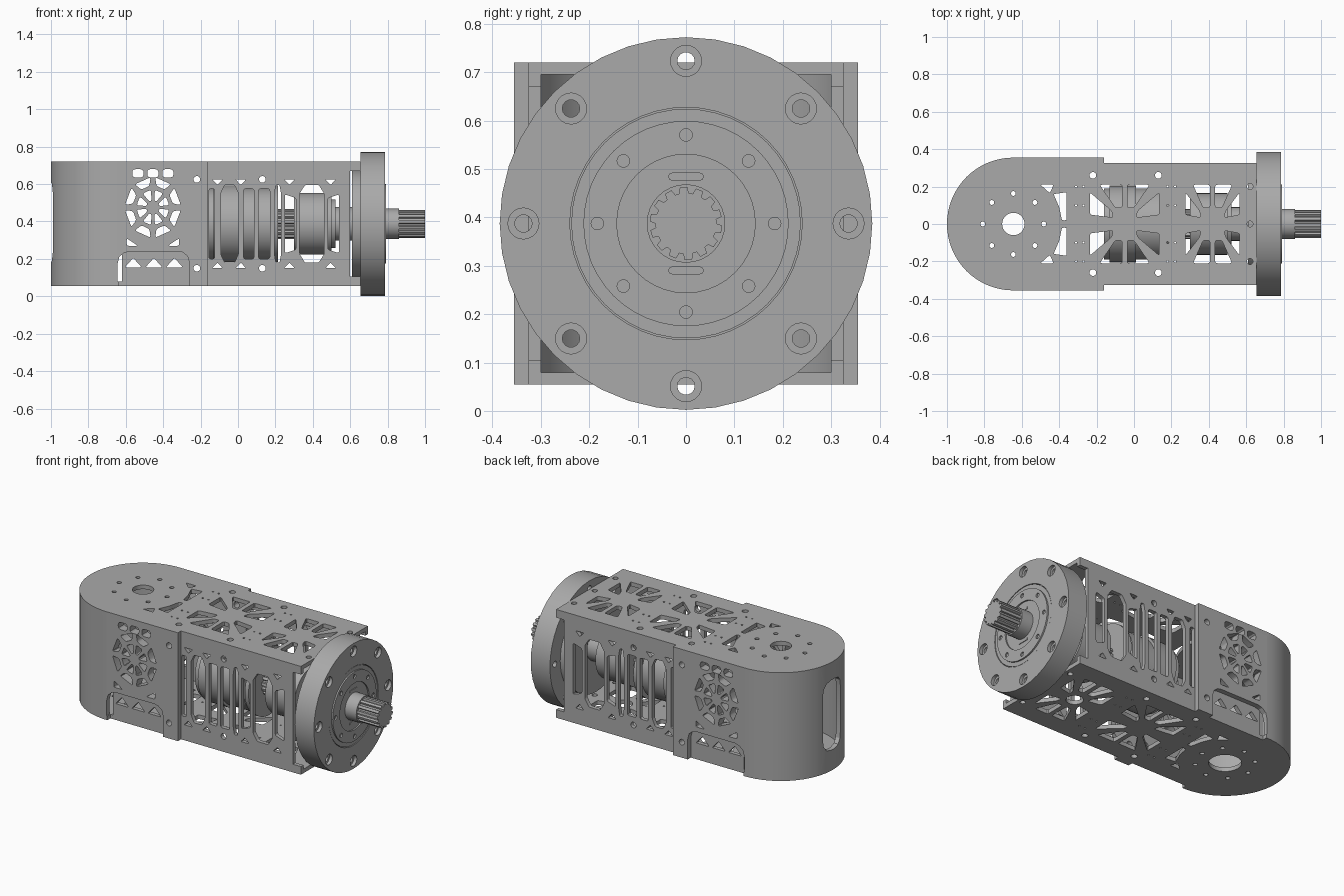
import bpy, bmesh, math
from mathutils import Matrix, Vector

if "Cube" in bpy.data.objects:
    bpy.data.objects.remove(bpy.data.objects["Cube"])

CZ = 0.3875                      # height of the drive axis
LOW, HIGH = 0.055, 0.72          # housing bottom and top
metal = bpy.data.materials.new("grey metal")
metal.use_nodes = True
grey = (0.4, 0.4, 0.4, 1)
metal.diffuse_color = grey
metal.node_tree.nodes["Principled BSDF"].inputs["Base Color"].default_value = grey
parts = []

# Local plane -> world: flat (XY), side (XZ), face (YZ)
FLAT = Matrix.Identity(4)
SIDE = Matrix(((1, 0, 0, 0), (0, 0, -1, 0), (0, 1, 0, 0), (0, 0, 0, 1)))
FACE = Matrix(((0, 0, 1, 0), (1, 0, 0, 0), (0, 1, 0, 0), (0, 0, 0, 1)))


def circle(x, y, r, n=20):
    return [(x + r * math.cos(math.tau * i / n), y + r * math.sin(math.tau * i / n)) for i in range(n)]


def ring_of(x, y, radius, r, count=8, n=14):
    return [circle(px, py, r, n) for px, py in circle(x, y, radius, count)]


def rounded(pts, r=0.012, n=3):
    """Polygon with each corner replaced by a short curve."""
    out = []
    for i, p in enumerate(pts):
        p, a, b = Vector(p), Vector(pts[i - 1]), Vector(pts[(i + 1) % len(pts)])
        da, db = a - p, b - p
        s = p + da.normalized() * min(r, da.length * 0.4)
        e = p + db.normalized() * min(r, db.length * 0.4)
        for k in range(n + 1):
            t = k / n
            out.append(tuple(s * (1 - t) ** 2 + p * 2 * t * (1 - t) + e * t * t))
    return out


def box_loop(x0, x1, y0, y1, r=0.012):
    return rounded([(x0, y0), (x1, y0), (x1, y1), (x0, y1)], r)


def keep(name, mesh):
    obj = bpy.data.objects.new(name, mesh)
    bpy.context.collection.objects.link(obj)
    mesh.materials.clear()
    mesh.materials.append(metal)
    parts.append(obj)
    return obj


def plate(name, loops, plane, start, end):
    """Extrude an outline with holes between two depths along the plane normal."""
    curve = bpy.data.curves.new(name, 'CURVE')
    curve.dimensions = '2D'
    curve.fill_mode = 'BOTH'
    curve.extrude = abs(end - start) / 2
    for loop in loops:
        sp = curve.splines.new('POLY')
        sp.points.add(len(loop) - 1)
        for pt, (x, y) in zip(sp.points, loop):
            pt.co = (x, y, 0, 1)
        sp.use_cyclic_u = True
    tmp = bpy.data.objects.new(name + "_curve", curve)
    bpy.context.collection.objects.link(tmp)
    dg = bpy.context.evaluated_depsgraph_get()
    mesh = bpy.data.meshes.new_from_object(tmp.evaluated_get(dg))
    bpy.data.objects.remove(tmp)
    mesh.transform(plane @ Matrix.Translation((0, 0, (start + end) / 2)))
    bm = bmesh.new()
    bm.from_mesh(mesh)
    bmesh.ops.remove_doubles(bm, verts=bm.verts, dist=1e-5)
    bmesh.ops.recalc_face_normals(bm, faces=bm.faces)
    bm.to_mesh(mesh)
    bm.free()
    return keep(name, mesh)


def disc(name, r, x0, x1, holes=(), n=48):
    return plate(name, [circle(0, CZ, r, n), *holes], FACE, x0, x1)


def gear(name, r, x0, x1, teeth=14):
    loop = []
    for i in range(teeth):
        for f, k in ((0, 0.84), (0.3, 0.84), (0.42, 1), (0.88, 1)):
            a = math.tau * (i + f) / teeth
            loop.append((r * k * math.cos(a), CZ + r * k * math.sin(a)))
    return plate(name, [loop], FACE, x0, x1)


def mirrored(pts, cx, cy):
    return [rounded([(cx + sx * x, cy + sy * y) for x, y in pts]) for sx in (1, -1) for sy in (1, -1)]


def spoke_windows(cx, a, h):
    """Eight windows left between the spokes of a rectangular truss."""
    upper = [(0.014, h), (a * 0.72, h), (0.05, 0.088), (0.014, 0.088)]
    outer = [(a, 0.05), (a, h * 0.8), (0.07, 0.07), (0.062, 0.035)]
    return mirrored(upper, cx, 0) + mirrored(outer, cx, 0)


# --- top and bottom plates ---
AX, R, W = -0.645, 0.355, 0.325
arc = [(AX - R * math.sin(math.pi * i / 32), R * math.cos(math.pi * i / 32)) for i in range(33)]


def deck_holes(hub):
    holes = [circle(AX, 0, hub, 32)] + ring_of(AX, 0, 0.163, 0.013)
    holes += spoke_windows(-0.05, 0.185, 0.21) + spoke_windows(0.42, 0.145, 0.21)
    holes += [circle(0.42, 0, 0.048), ] if hub > 0.07 else []
    for s in (1, -1):
        holes.append(rounded([(-0.5, 0.21 * s), (-0.43, 0.21 * s), (-0.45, 0.165 * s)], 0.006))
        holes.append(rounded([(-0.43, 0.16 * s), (-0.36, 0.17 * s), (-0.36, 0.02 * s),
                              (-0.385, 0.02 * s), (-0.4, 0.09 * s)], 0.008))
        holes += [circle(x, 0.26 * s, 0.018, 14) for x in (-0.22, 0.13)]
        holes += [circle(x, y * s, 0.006, 6) for x in (-0.31, -0.27, 0.18, 0.22) for y in (0.1, 0.2)]
        holes.append(circle(0.62, 0.2 * s, 0.016, 14))
    return holes + [circle(0.62, 0, 0.016, 14)]


def deck_outline(step):
    return arc + [(step, -R), (step, -W), (0.655, -W), (0.655, W), (step, W), (step, R)]


plate("top_plate", [deck_outline(-0.16)] + deck_holes(0.06), FLAT, 0.695, HIGH)
plate("bottom_plate", [deck_outline(-0.64)] + deck_holes(0.09), FLAT, LOW, 0.08)

# --- side wall windows shared by the shell and the inner walls ---
WX, WZ = -0.455, 0.475
web = [box_loop(x, x + 0.06, z, z + 0.045, 0.02) for x in (-0.565, -0.485, -0.405) for z in (0.635,)]
for i in range(8):
    mid = math.tau * (i + 0.5) / 8
    for r0, r1, half in ((0.035, 0.088, 0.27), (0.108, 0.15, 0.31)):
        web.append(rounded([(WX + r * math.cos(mid + d), WZ + r * math.sin(mid + d) * 1.08)
                            for r, d in ((r0, -half * 0.7), (r1, -half), (r1, half), (r0, half * 0.7))]))
for s in (1, -1):
    web.append(rounded([(WX + s * 0.14, 0.31), (WX + s * 0.14, 0.27), (WX + s * 0.08, 0.27)], 0.01))
bolts = [circle(-0.22, z, 0.018, 14) for z in (0.15, 0.625)]

wall = web + bolts + [circle(0.13, z, 0.018, 14) for z in (0.15, 0.625)]
for x in (-0.56, -0.45, -0.34):
    wall.append(rounded([(x - 0.045, 0.155), (x + 0.045, 0.155), (x, 0.205)], 0.008))
for x0, x1 in ((-0.155, -0.125), (0.03, 0.085), (0.11, 0.17)):
    wall.append(box_loop(x0, x1, 0.2, 0.575))
for x0, x1 in ((-0.092, 0.002), (0.195, 0.23), (0.33, 0.46)):   # pointed slots
    m, q = (x0 + x1) / 2, (x1 - x0) * 0.28
    wall.append(rounded([(m - q, 0.18), (m + q, 0.18), (x1, 0.225), (x1, 0.55),
                         (m + q, 0.595), (m - q, 0.595), (x0, 0.55), (x0, 0.225)], 0.008))
wall.append(rounded([(0.25, 0.23), (0.31, 0.25), (0.31, 0.525), (0.25, 0.545)]))
wall.append(rounded([(0.48, 0.25), (0.54, 0.23), (0.54, 0.545), (0.48, 0.525)]))
for x in (-0.11, 0.015, 0.275, 0.495):
    for z, s in ((0.15, 1), (0.625, -1)):
        wall.append(rounded([(x - 0.028, z), (x + 0.028, z), (x, z + 0.03 * s)], 0.006))

wall_outline = [(-0.62, LOW), (0.655, LOW), (0.655, 0.105), (0.6, 0.105),
                (0.6, 0.67), (0.655, 0.67), (0.655, HIGH), (-0.62, HIGH)]
shell_outline = [(AX, HIGH), (-0.16, HIGH), (-0.16, LOW), (-0.26, LOW), (-0.26, 0.18), (-0.27, 0.215),
                 (-0.295, 0.235), (-0.32, 0.24), (-0.58, 0.24), (-0.61, 0.232), (-0.635, 0.21), (AX, 0.17)]
for s, side in ((1, "left"), (-1, "right")):
    plate(side + "_inner_wall", [wall_outline] + wall, SIDE, -s * 0.3, -s * W)
    plate(side + "_shell_side", [shell_outline] + web + bolts, SIDE, -s * W, -s * R)

# --- rounded shell end with a tall slot ---
inner = [(AX + (x - AX) * 0.92, y * 0.92) for x, y in reversed(arc)]
shell = plate("shell_end", [arc + inner], FLAT, LOW, HIGH)
cutter = plate("slot_cutter", [box_loop(-0.085, 0.085, 0.18, 0.61, 0.08)], FACE, -1.1, -0.8)
cutter.hide_render = True
cut = shell.modifiers.new("slot", 'BOOLEAN')
cut.object, cut.solver = cutter, 'EXACT'
bpy.context.view_layer.update()
shell_mesh = bpy.data.meshes.new_from_object(shell.evaluated_get(bpy.context.evaluated_depsgraph_get()))
shell.modifiers.clear()
shell.data = shell_mesh
parts.remove(cutter)
bpy.data.objects.remove(cutter)

# --- drive train inside the housing ---
disc("motor_rear", 0.19, -0.16, -0.13)
disc("motor_body", 0.205, -0.13, 0.01)
disc("motor_front", 0.19, 0.01, 0.17)
disc("motor_cap", 0.205, 0.19, 0.215)
disc("motor_spacer", 0.15, 0.17, 0.19)
gear("motor_pinion", 0.08, 0.215, 0.3)
disc("gearbox", 0.165, 0.3, 0.5)
disc("gearbox_rim", 0.13, 0.5, 0.52)
disc("drive_shaft", 0.09, 0.52, 0.61)
disc("flange_hub", 0.285, 0.61, 0.66)

# --- output flange ---
bore = circle(0, CZ, 0.143, 40)
disc("flange_body", 0.385, 0.655, 0.765, ring_of(0, CZ, 0.336, 0.018), 40)
disc("flange_face", 0.385, 0.765, 0.785, ring_of(0, CZ, 0.336, 0.032, n=20) + [circle(0, CZ, 0.24, 48)], 40)
disc("bearing_seat", 0.237, 0.76, 0.783)
disc("bearing_ring", 0.212, 0.783, 0.792, [bore] + ring_of(0, CZ, 0.183, 0.013))
for s, end in ((1, "upper"), (-1, "lower")):
    plate(end + "_key", [box_loop(-0.036, 0.036, CZ + s * 0.097 - 0.008, CZ + s * 0.097 + 0.008, 0.008)],
          FACE, 0.78, 0.787)
disc("shaft_collar", 0.081, 0.76, 0.86, n=32)
gear("output_spline", 0.075, 0.86, 1.0)

# --- smooth round surfaces, keep edges crisp ---
bpy.ops.object.select_all(action='DESELECT')
for obj in parts:
    obj.select_set(True)
bpy.context.view_layer.objects.active = parts[0]
bpy.ops.object.shade_smooth_by_angle(angle=math.radians(25))
